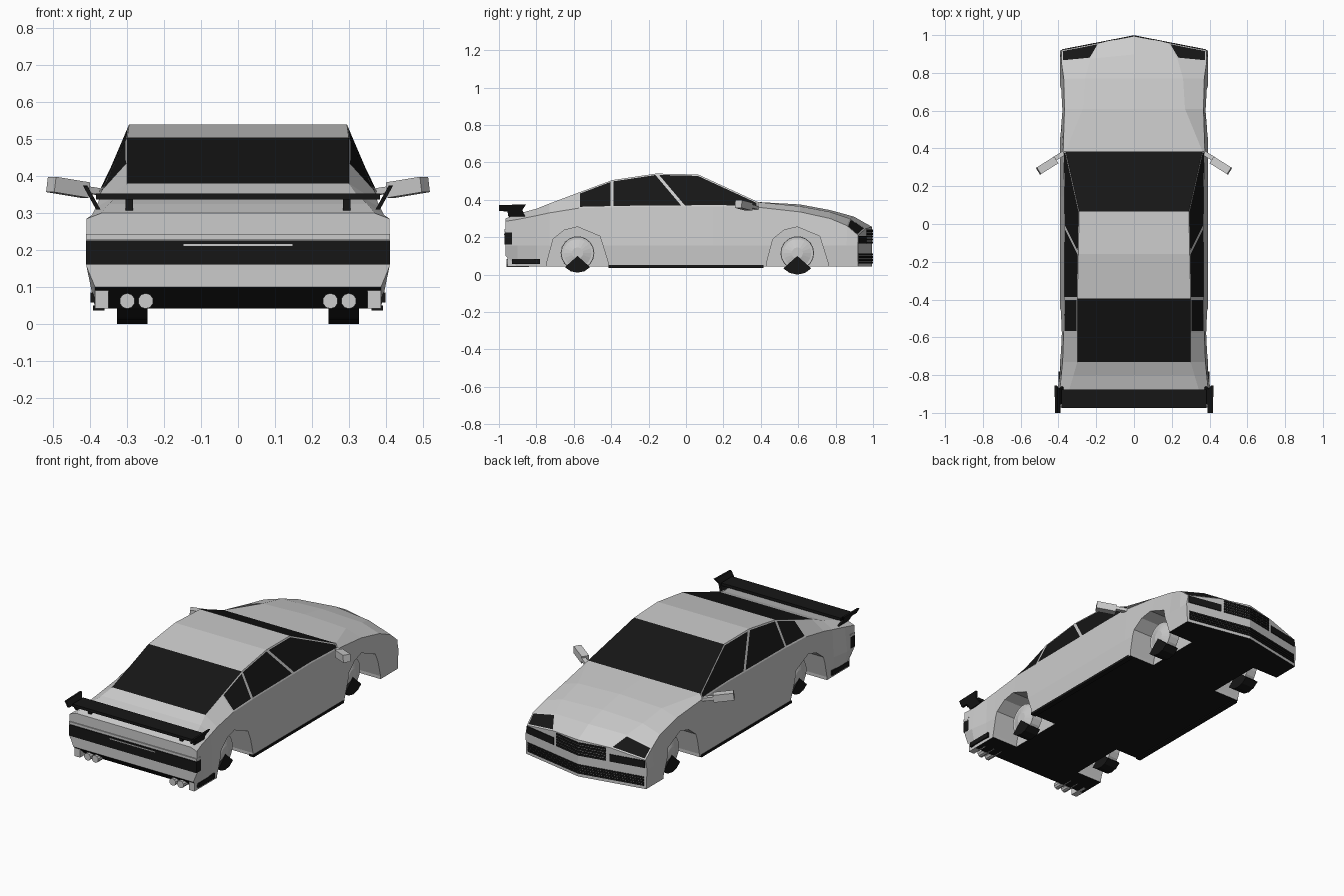
import bpy, bmesh
from math import cos, sin, pi, radians
from mathutils import Matrix, Vector

if "Cube" in bpy.data.objects:
    bpy.data.objects.remove(bpy.data.objects["Cube"])

black = bpy.data.materials.new("black")
black.diffuse_color = (0.008, 0.008, 0.008, 1)
black.use_nodes = True
black.node_tree.nodes["Principled BSDF"].inputs["Base Color"].default_value = black.diffuse_color


def finish(name, bm, mats=(), mirror=True):
    bmesh.ops.recalc_face_normals(bm, faces=bm.faces)
    me = bpy.data.meshes.new(name)
    bm.to_mesh(me)
    bm.free()
    for m in mats:
        me.materials.append(m)
    ob = bpy.data.objects.new(name, me)
    bpy.context.collection.objects.link(ob)
    if mirror:
        ob.modifiers.new("Mirror", 'MIRROR').merge_threshold = 0.0005
    return ob


def add_prism(bm, profile, x0, x1, shear=0):
    """Side profile of (y, z) points extruded along x."""
    a = [bm.verts.new((x0 + shear * z, y, z)) for y, z in profile]
    b = [bm.verts.new((x1 + shear * z, y, z)) for y, z in profile]
    bm.faces.new(a)
    bm.faces.new(b[::-1])
    for i in range(len(a)):
        bm.faces.new((a[i - 1], a[i], b[i], b[i - 1]))


def box(name, size, centre, mat=None, mirror=True, rot=Matrix()):
    bm = bmesh.new()
    m = Matrix.Translation(centre) @ rot @ Matrix.Diagonal((*size, 1))
    bmesh.ops.create_cube(bm, size=1, matrix=m)
    return finish(name, bm, [mat] if mat else [], mirror)


def bow(x, y):
    """Forward bulge of the pointed nose."""
    return .075 * max(0, (y - .8) / .12) * (1 - x / .385)


# Body stations from tail to nose: y, belt (x, z), top edge (x, z)
stations = [
    (-.965, .41, .285, .37, .30),
    (-.90, .395, .295, .35, .325),
    (-.80, .385, .315, .32, .352),
    (-.73, .378, .33, .30, .38),
    (-.575, .372, .355, .30, .438),
    (-.395, .37, .36, .30, .505),
    (-.16, .37, .363, .295, .54),
    (.065, .37, .365, .29, .535),
    (.385, .375, .36, .362, .388),
    (.61, .368, .335, .27, .365),
    (.77, .372, .30, .26, .335),
    (.86, .385, .262, .23, .30),
    (.92, .382, .21, .18, .245),
]
slant = {6: .15, 7: .08}  # leaning door pillar
bm = bmesh.new()
rings = []
for i, (y, bx, bz, tx, tz) in enumerate(stations):
    low = .10 if i == 0 else .042
    s = slant.get(i, 0)
    mid_x = .41 if i < 2 else .392
    crown = .01 if y > .5 else 0
    pts = [(0, tz + crown, 0), (tx, tz, 0), (bx, bz, s), (mid_x, .155, s), (.387, low, 0), (0, low, 0)]
    rings.append([bm.verts.new((x, y + dy + bow(x, y), z)) for x, z, dy in pts])
faces = {}
for i in range(len(rings) - 1):
    for j in range(5):
        f = bm.faces.new((rings[i][j], rings[i + 1][j], rings[i + 1][j + 1], rings[i][j + 1]))
        faces[i, j] = f
        f.material_index = 1 if j == 4 else 0
bm.faces.new(rings[0])
bm.faces.new(rings[-1][::-1])
bmesh.ops.recalc_face_normals(bm, faces=bm.faces)
# Windscreen and rear window
for i in (3, 4, 7):
    faces[i, 0].material_index = 1
# Side windows and headlight tops, framed by an inset
for group in ((4,), (5,), (6, 7), (11,)):
    fs = [faces[i, 1] for i in group]
    bmesh.ops.inset_region(bm, faces=fs, thickness=.008, use_boundary=True, use_even_offset=True)
    for f in fs:
        f.material_index = 1
body = finish("body", bm, [None, black])

# Wheel wells cut out of the body
arch = [(-.17, -.05), (-.165, .06), (-.13, .19), (-.07, .238), (0, .255),
        (.12, .205), (.165, .06), (.17, -.05)]
bm = bmesh.new()
for cy in (-.58, .595):
    add_prism(bm, [(cy + y, z) for y, z in arch], .22, .6)
cutter = finish("wheel_well_cutter", bm)
cutter.hide_render = True
cutter.display_type = 'WIRE'
cut = body.modifiers.new("Wheel wells", 'BOOLEAN')
cut.operation = 'DIFFERENCE'
cut.solver = 'EXACT'
cut.object = cutter

# Wheels: rim, raised dish and the dark lower tyre segment
turn = Matrix.Rotation(pi / 2, 4, 'Y')
for label, cy, r in (("rear", -.58, .09), ("front", .595, .10)):
    bm = bmesh.new()
    for x, d, r1, r2 in ((.28, .06, .09, .088), (.317, .014, .075, .03)):
        bmesh.ops.create_cone(bm, cap_ends=True, segments=18, radius1=r1, radius2=r2, depth=d,
                              matrix=Matrix.Translation((x, cy, .115)) @ turn)
    finish(label + "_wheel_rim", bm)
    bm = bmesh.new()
    arc = [radians(222 + 24 * k) for k in range(5)]
    add_prism(bm, [(cy, .10)] + [(cy + r * cos(a), .10 + r * sin(a)) for a in arc], .245, .327)
    finish(label + "_tyre_segment", bm, [black])

# Rear wing: blade, struts and shaped end plates
box("wing_blade", (.77, .10, .016), (0, -.925, .345), black, False)
box("wing_strut", (.02, .055, .05), (.295, -.918, .32), black)
bm = bmesh.new()
add_prism(bm, [(-1, .372), (-.855, .375), (-.875, .345), (-.86, .31), (-.95, .31), (-.955, .34), (-1, .34)],
          .202, .214, .55)
finish("wing_end_plate", bm, [black])

# Rear light band, trim strip and lower bumper
box("tail_light_band", (.822, .04, .065), (0, -.95, .193), black, False)
box("tail_trim_strip", (.294, .01, .005), (0, -.968, .214), None, False)
box("bumper_ledge", (.822, .04, .015), (0, -.951, .236), None, False)
box("bumper_corner", (.036, .105, .068), (.369, -.902, .076))
box("bumper_side_vent", (.03, .15, .027), (.384, -.855, .071), black)
box("side_sill", (.03, .83, .014), (.377, 0, .043), black)

# Twin exhaust pipes on each side
bm = bmesh.new()
for x in (.25, .30):
    bmesh.ops.create_cone(bm, cap_ends=True, segments=10, radius1=.021, radius2=.021, depth=.12,
                          matrix=Matrix.Translation((x, -.90, .062)) @ Matrix.Rotation(pi / 2, 4, 'X'))
finish("exhaust_pipes", bm)

# Door mirrors
tilt = Matrix.Rotation(radians(-32), 4, 'Z') @ Matrix.Rotation(radians(-8), 4, 'Y')
box("mirror_housing", (.11, .042, .042), (.46, .309, .37), None, True, tilt)
box("mirror_arm", (.07, .024, .018), (.39, .364, .36), None, True, tilt)


# Nose details follow the pointed front: stacked slats between x0 and x1
def nose_slats(name, x0, x1, z0, pitch, height, count):
    bm = bmesh.new()
    for k in range(count):
        z = z0 + k * pitch
        vs = [bm.verts.new((x, .92 + bow(x, .92) + out, h))
              for x in (x0, x1) for out in (-.01, .004) for h in (z, z + height)]
        bmesh.ops.convex_hull(bm, input=vs)
    finish(name, bm, [black])


nose_slats("upper_grille", 0, .16, .165, .016, .012, 5)
nose_slats("lower_grille", 0, .375, .06, .014, .011, 4)
nose_slats("headlight", .18, .38, .165, 0, .042, 1)
